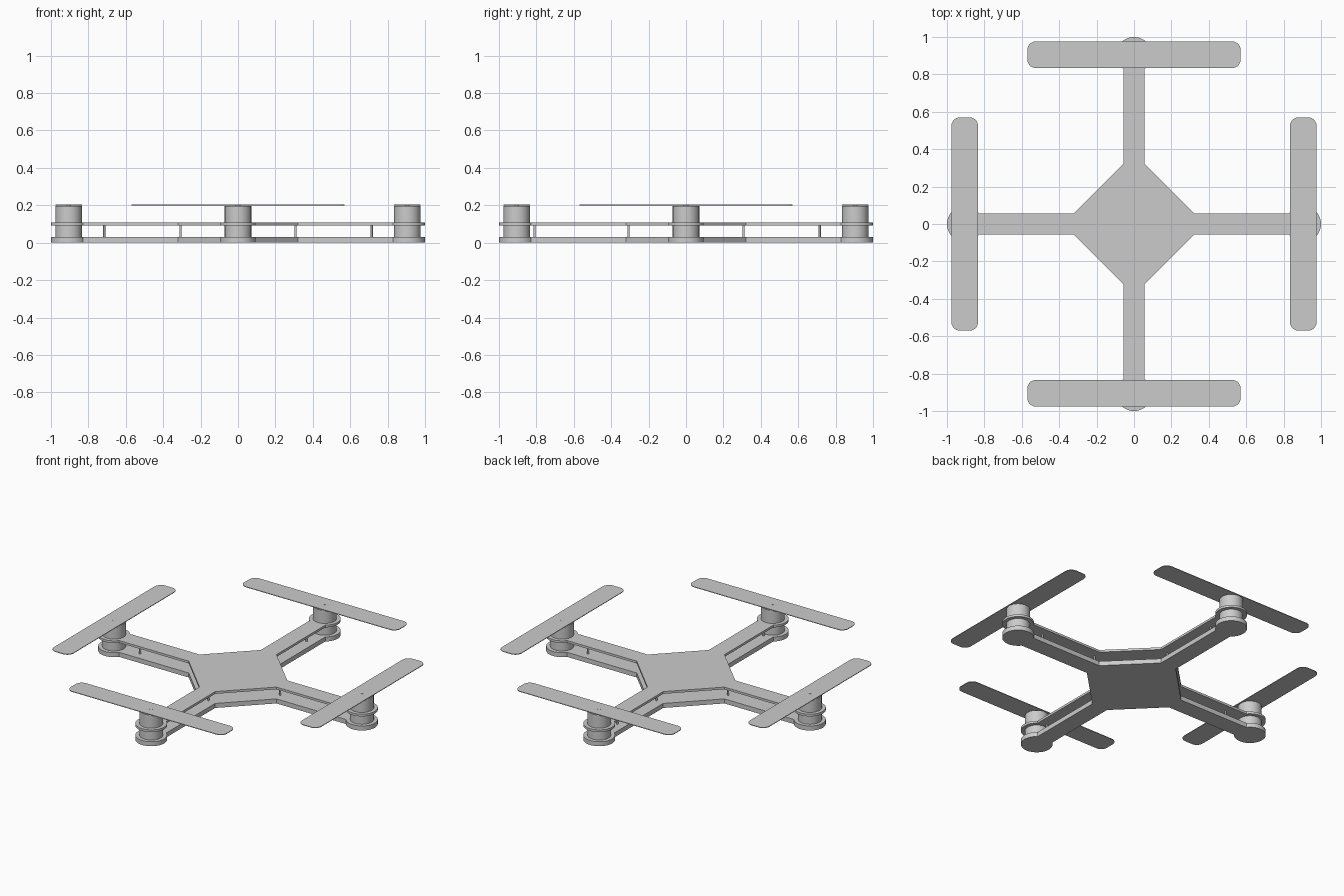
import bpy, bmesh
from math import pi, sin, cos, asin
from mathutils import Matrix, Vector

if "Cube" in bpy.data.objects:
    bpy.data.objects.remove(bpy.data.objects["Cube"])

HUB = 0.905      # distance of each motor from the centre
DISC = 0.095     # radius of the motor mount at the arm tip
ARM = 0.057      # half width of an arm


def extrude(name, outline, z0, z1):
    """Closed flat outline raised into a solid plate."""
    bm = bmesh.new()
    face = bm.faces.new([bm.verts.new((p[0], p[1], z0)) for p in outline])
    top = bmesh.ops.extrude_face_region(bm, geom=[face])["geom"]
    verts = [g for g in top if isinstance(g, bmesh.types.BMVert)]
    bmesh.ops.translate(bm, verts=verts, vec=(0, 0, z1 - z0))
    bmesh.ops.recalc_face_normals(bm, faces=bm.faces)
    mesh = bpy.data.meshes.new(name)
    bm.to_mesh(mesh)
    bm.free()
    obj = bpy.data.objects.new(name, mesh)
    bpy.context.collection.objects.link(obj)
    bpy.ops.object.select_all(action='DESELECT')
    obj.select_set(True)
    bpy.context.view_layer.objects.active = obj
    bpy.ops.object.shade_smooth_by_angle()
    return obj


def arc(cx, cy, r, a0, a1, n):
    return [(cx + r * cos(a0 + (a1 - a0) * i / n),
             cy + r * sin(a0 + (a1 - a0) * i / n)) for i in range(n + 1)]


def cylinder(name, x, y, r, z0, z1, n=48):
    return extrude(name, arc(x, y, r, 0, 2 * pi, n)[:-1], z0, z1)


def turn(points, k):
    m = Matrix.Rotation(k * pi / 2, 2)
    return [m @ Vector(p) for p in points]


# Frame outline: one arm with a round tip, repeated around the centre
sweep = pi - asin(ARM / DISC)
arm = [(0.32, -ARM)] + arc(HUB, 0, DISC, -sweep, sweep, 40) + [(0.32, ARM)]
frame = [p for k in range(4) for p in turn(arm, k)]
extrude("bottom_plate", frame, 0, 0.03)
extrude("top_plate", frame, 0.093, 0.108)

# Rounded propeller blade outline, lying across the arm
w, h, r = 0.071, 0.57, 0.045
blade = []
for i, (sx, sy) in enumerate([(1, 1), (-1, 1), (-1, -1), (1, -1)]):
    blade += arc(HUB + sx * (w - r), sy * (h - r), r, i * pi / 2, (i + 1) * pi / 2, 8)

# Motors, shafts, propellers and spacers on each arm
for k, side in enumerate(["right", "back", "left", "front"]):
    (x, y), = turn([(HUB, 0)], k)
    cylinder("motor_" + side, x, y, 0.071, 0.03, 0.195)
    cylinder("shaft_" + side, x, y, 0.013, 0.195, 0.2045, 24)
    extrude("propeller_" + side, turn(blade, k), 0.2, 0.204)
    for d in (0.308, 0.81 if side == "front" else 0.715):
        (x, y), = turn([(d, 0)], k)
        cylinder("spacer_" + side, x, y, 0.006, 0.03, 0.093, 16)
